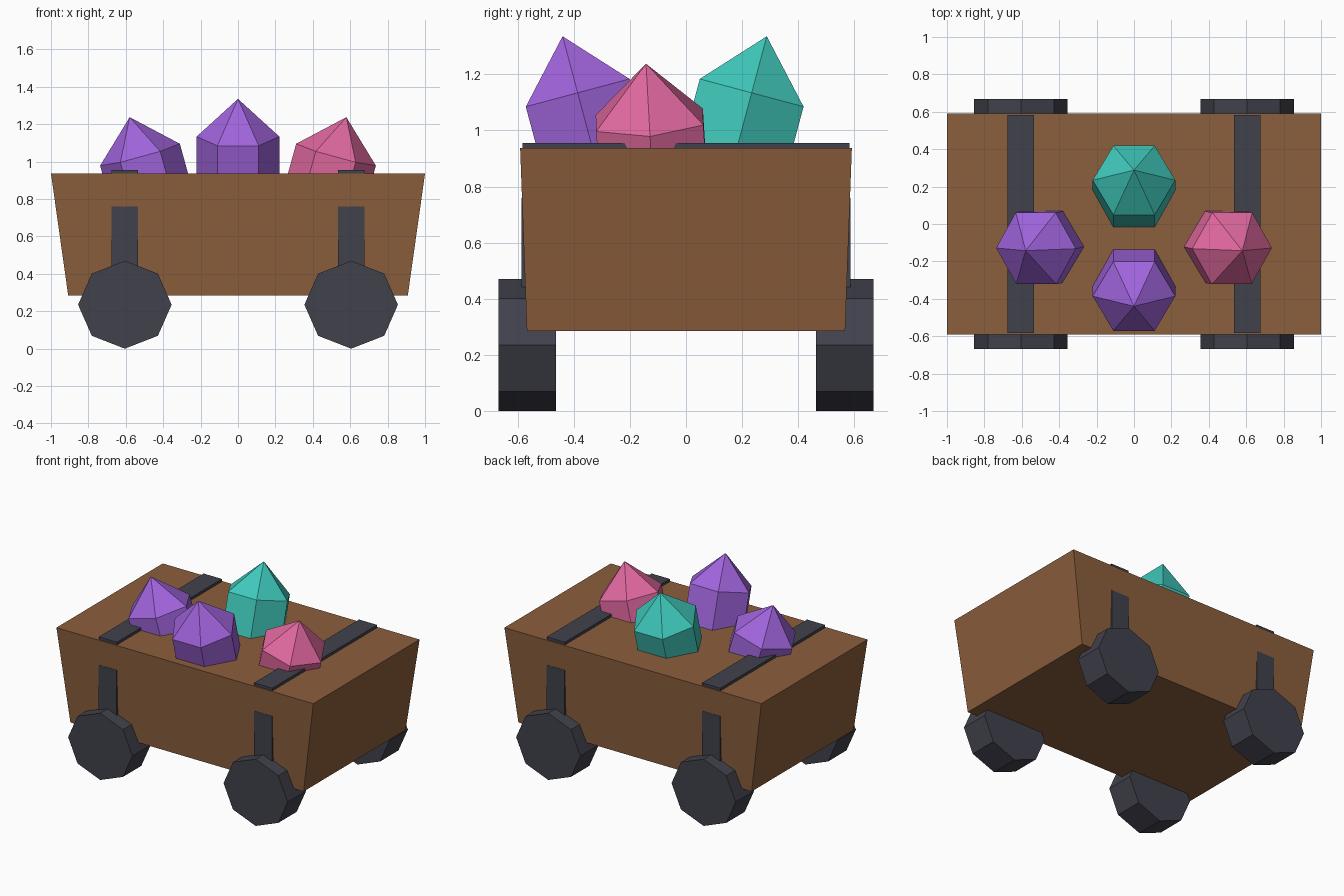
import bpy
from math import cos, sin, pi
from mathutils import Matrix, Vector

cube = bpy.data.objects.get("Cube")
if cube:
    bpy.data.objects.remove(cube, do_unlink=True)


def material(name, hex_code):
    def linear(c):
        c /= 255
        return c / 12.92 if c <= 0.04045 else ((c + 0.055) / 1.055) ** 2.4
    rgba = [linear(c) for c in bytes.fromhex(hex_code)] + [1]
    mat = bpy.data.materials.new(name)
    mat.use_nodes = True
    mat.diffuse_color = rgba
    mat.node_tree.nodes["Principled BSDF"].inputs["Base Color"].default_value = rgba
    return mat


wood = material("brown wood", "8B5E3C")
iron = material("dark iron", "41414C")
purple = material("purple crystal", "A064DC")
pink = material("pink crystal", "E0689E")
teal = material("teal crystal", "40CABC")


def loft(name, rings, mat, matrix=Matrix()):
    """Join equal rings of points with quads and cap both ends."""
    n = len(rings[0])
    verts = [matrix @ Vector(p) for ring in rings for p in ring]
    faces = [tuple(reversed(range(n))), tuple(range(len(verts) - n, len(verts)))]
    for r in range(len(rings) - 1):
        for i in range(n):
            j = (i + 1) % n
            faces.append((r * n + i, r * n + j, r * n + n + j, r * n + n + i))
    mesh = bpy.data.meshes.new(name)
    mesh.from_pydata(verts, [], faces)
    mesh.materials.append(mat)
    obj = bpy.data.objects.new(name, mesh)
    bpy.context.collection.objects.link(obj)
    return obj


def polygon(sides, rx, ry, z):
    return [(rx * cos(2 * pi * i / sides), ry * sin(2 * pi * i / sides), z)
            for i in range(sides)]


def rect(hx, hy, z, cx=0):
    return [(cx - hx, -hy, z), (cx + hx, -hy, z), (cx + hx, hy, z), (cx - hx, hy, z)]


def crystal(name, mat, shoulder, lean):
    """Six-sided prism with a pointed tip, tilted along lean."""
    turn = Vector((0, 0, 1)).rotation_difference(Vector(lean))
    matrix = Matrix.Translation(shoulder) @ turn.to_matrix().to_4x4()
    r = 0.221
    rings = [polygon(6, r, r, -0.4), polygon(6, r, r, 0), polygon(6, 0.0005, 0.0005, 0.208)]
    loft(name, rings, mat, matrix)


# Cart body, wider at the rim
loft("cart_body", [rect(0.908, 0.567, 0.285), rect(1, 0.591, 0.937)], wood)

# Iron straps and wheels
for side, sx in (("right", -1), ("left", 1)):
    x = 0.605 * sx
    loft(f"{side}_side_strap", [rect(0.071, 0.586, z, x) for z in (0.29, 0.76)], iron)
    loft(f"{side}_top_strap", [rect(0.071, 0.583, z, x) for z in (0.91, 0.956)], iron)
    for end, sy in (("front", -1), ("back", 1)):
        place = Matrix.Translation((x, 0.566 * sy, 0.235)) @ Matrix.Rotation(pi / 2, 4, "X")
        loft(f"{end}_{side}_wheel",
             [polygon(8, 0.25, 0.235, z) for z in (-0.102, 0.102)], iron, place)

# Crystals leaning away from the middle of the load
crystal("front_crystal", purple, (0, -0.386, 1.134), (0, -0.258, 0.966))
crystal("back_crystal", teal, (0, 0.234, 1.134), (0, 0.258, 0.966))
crystal("right_crystal", purple, (-0.524, -0.13, 1.037), (-0.265, -0.06, 0.962))
crystal("left_crystal", pink, (0.524, -0.13, 1.037), (0.265, -0.06, 0.962))
